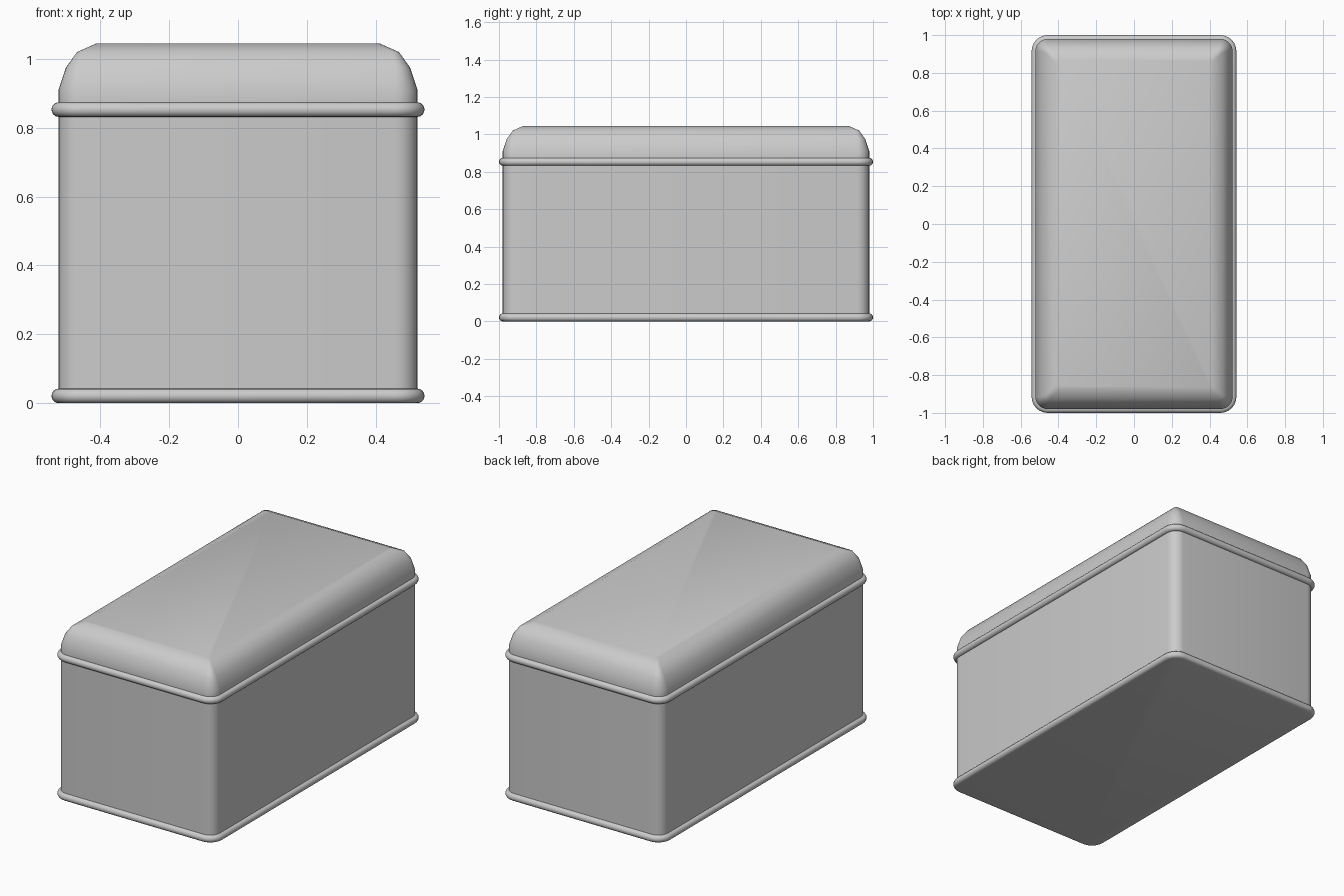
import bpy, bmesh
from math import sin, cos, pi, radians

if "Cube" in bpy.data.objects:
    bpy.data.objects.remove(bpy.data.objects["Cube"])

HALF_X, HALF_Y, CORNER = 0.522, 0.98, 0.065
BEAD, BEAD_Z, BEAD_H = 0.02, 0.853, 0.021
LID_BOTTOM = BEAD_Z - BEAD_H
STEPS = 6

grey = bpy.data.materials.new("light grey metal")
grey.use_nodes = True
colour = (0.6, 0.6, 0.6, 1)
grey.diffuse_color = colour
grey.node_tree.nodes["Principled BSDF"].inputs["Base Color"].default_value = colour


def ring(bm, outset, z):
    """Rounded rectangle, grown or shrunk by outset."""
    r = max(CORNER + outset, 0.02)
    cx, cy = HALF_X + outset - r, HALF_Y + outset - r
    verts = []
    for quarter, (sx, sy) in enumerate([(1, 1), (-1, 1), (-1, -1), (1, -1)]):
        for i in range(STEPS + 1):
            a = (quarter + i / STEPS) * pi / 2
            verts.append(bm.verts.new((sx * cx + r * cos(a), sy * cy + r * sin(a), z)))
    return verts


def loft(name, profile):
    """Closed solid through a stack of rounded rectangles."""
    bm = bmesh.new()
    rings = [ring(bm, o, z) for o, z in profile]
    n = len(rings[0])
    for low, high in zip(rings, rings[1:]):
        for i in range(n):
            j = (i + 1) % n
            bm.faces.new((low[i], low[j], high[j], high[i]))
    bm.faces.new(rings[0][::-1])
    bm.faces.new(rings[-1])
    mesh = bpy.data.meshes.new(name)
    bm.to_mesh(mesh)
    bm.free()
    mesh.materials.append(grey)
    obj = bpy.data.objects.new(name, mesh)
    bpy.context.collection.objects.link(obj)
    bpy.ops.object.select_all(action="DESELECT")
    obj.select_set(True)
    bpy.context.view_layer.objects.active = obj
    bpy.ops.object.shade_smooth_by_angle(angle=radians(40))


def bead(z):
    """Half-round edge profile centred on height z."""
    angles = [-pi / 2 + pi * i / 8 for i in range(9)]
    return [(BEAD * cos(a), z + BEAD_H * sin(a)) for a in angles]


# Box walls with rolled foot
loft("box_body", bead(BEAD_H) + [(0, LID_BOTTOM)])

# Lid with rolled rim and softly domed shoulders
shoulder = [(0, 0.91), (-0.022, 0.975), (-0.054, 1.02), (-0.11, 1.045)]
loft("lid", bead(BEAD_Z) + shoulder)
